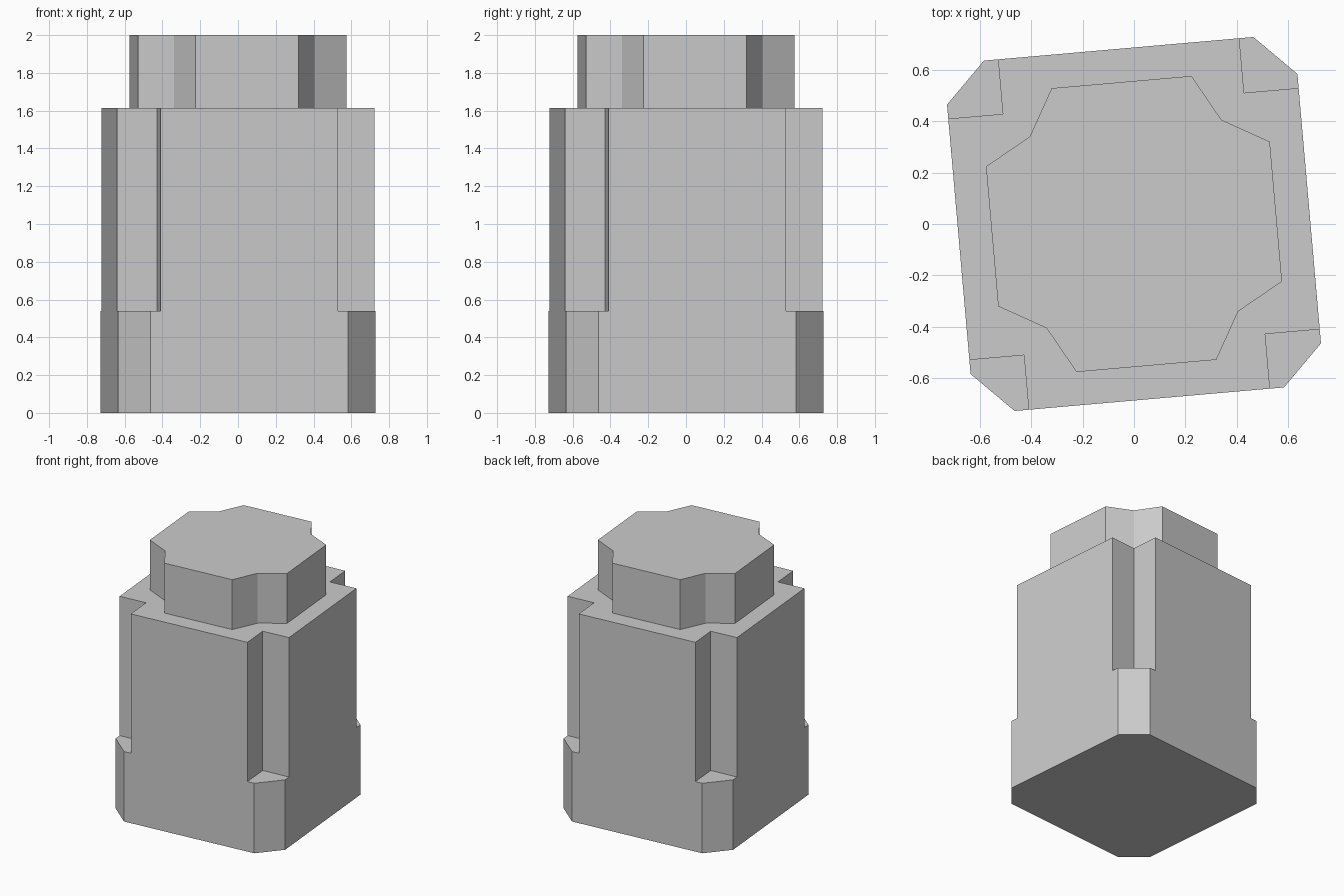
import bpy
import bmesh
from math import radians
from mathutils import Matrix, Vector

if "Cube" in bpy.data.objects:
    bpy.data.objects.remove(bpy.data.objects["Cube"], do_unlink=True)

HALF, CHAMFER, NOTCH = 0.684, 0.526, 0.471
LEDGE, SHOULDER, TOP = 0.54, 1.615, 2.0
TWIST = Matrix.Rotation(radians(5), 4, "Z")

grey = bpy.data.materials.new("grey")
grey.use_nodes = True
colour = (0.6, 0.6, 0.6, 1)
grey.diffuse_color = colour
grey.node_tree.nodes["Principled BSDF"].inputs["Base Color"].default_value = colour


def finish(name, bm):
    """Turn a bmesh into an object, twisted like the rest of the model."""
    bm.transform(TWIST)
    bmesh.ops.recalc_face_normals(bm, faces=bm.faces)
    mesh = bpy.data.meshes.new(name)
    bm.to_mesh(mesh)
    bm.free()
    mesh.materials.append(grey)
    obj = bpy.data.objects.new(name, mesh)
    bpy.context.collection.objects.link(obj)
    return obj


def prism(name, corner, bottom, top):
    """Extrude an outline made by repeating one corner four times."""
    bm = bmesh.new()
    verts = []
    for i in range(4):
        turn = Matrix.Rotation(radians(90 * i), 4, "Z")
        verts += [bm.verts.new(turn @ Vector((x, y, bottom))) for x, y in corner]
    face = bm.faces.new(verts)
    new = bmesh.ops.extrude_face_region(bm, geom=[face])["geom"]
    moved = [v for v in new if isinstance(v, bmesh.types.BMVert)]
    bmesh.ops.translate(bm, verts=moved, vec=(0, 0, top - bottom))
    return finish(name, bm)


# Body: chamfered square block
body = prism("body", [(HALF, CHAMFER), (CHAMFER, HALF)], 0, SHOULDER)

# Corner notches running from the ledge up through the shoulder
bm = bmesh.new()
size = 0.5
for sx in (-1, 1):
    for sy in (-1, 1):
        centre = (sx * (NOTCH + size / 2), sy * (NOTCH + size / 2), LEDGE + 0.75)
        place = Matrix.Translation(centre) @ Matrix.Diagonal((size, size, 1.5, 1))
        bmesh.ops.create_cube(bm, size=1, matrix=place)
cutter = finish("notch_cutter", bm)
cutter.hide_render = True

cut = body.modifiers.new("corner_notches", "BOOLEAN")
cut.operation = "DIFFERENCE"
cut.solver = "EXACT"
cut.object = cutter
bpy.context.view_layer.objects.active = body
bpy.ops.object.modifier_apply(modifier=cut.name)
bpy.data.objects.remove(cutter, do_unlink=True)

# Cap: smaller block with shallow V-shaped corners
prism("cap", [(0.554, 0.273), (0.374, 0.374), (0.273, 0.554)], SHOULDER, TOP)
